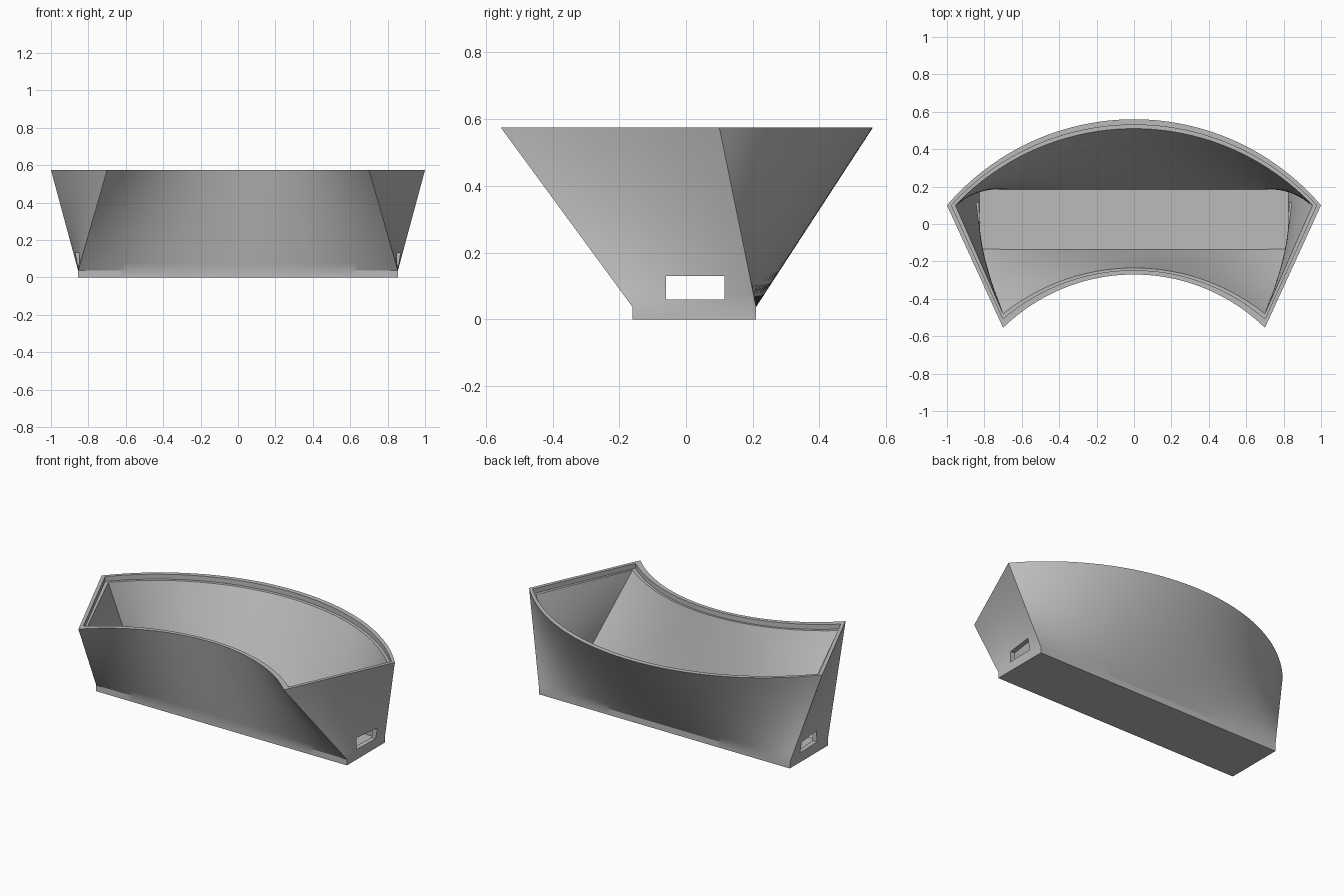
import bpy, bmesh, math
from mathutils import Vector

cube = bpy.data.objects.get("Cube")
if cube:
    bpy.data.objects.remove(cube)

ARC, SIDE, LEVELS = 48, 12, 14
TOP, FOOT, FLOOR, LEDGE = 0.575, 0.037, 0.03, 0.545

grey = bpy.data.materials.new("plain grey")
grey.use_nodes = True
grey.diffuse_color = (0.5, 0.5, 0.5, 1)
grey.node_tree.nodes["Principled BSDF"].inputs["Base Color"].default_value = (0.5, 0.5, 0.5, 1)


def bow(half, corner_y, mid_y):
    """Points from +x to -x on a circular arc, or on a line if it has no rise."""
    rise = mid_y - corner_y
    ts = [1 - 2 * i / ARC for i in range(ARC + 1)]
    if abs(rise) < 1e-4:
        return [Vector((half * t, corner_y, 0)) for t in ts]
    r = (half * half + rise * rise) / (2 * rise)
    a = math.asin(half / r)
    return [Vector((r * math.sin(a * t), mid_y - r + r * math.cos(a * t), 0)) for t in ts]


def ring(back_x, back_y, back_mid, front_x, front_y, front_mid):
    """Closed fan-shaped outline: back arc, side, front arc, side."""
    back = bow(back_x, back_y, back_mid)
    front = bow(front_x, front_y, front_mid)[::-1]
    steps = [k / SIDE for k in range(1, SIDE)]
    return (back + [back[-1].lerp(front[0], s) for s in steps]
            + front + [front[-1].lerp(back[0], s) for s in steps])


def at(points, z):
    return [Vector((p.x, p.y, z)) for p in points]


def loft(a, b):
    return [[p.lerp(q, k / LEVELS) for p, q in zip(a, b)] for k in range(LEVELS + 1)]


def cap(bm, row, flip):
    """Close a straight-sided ring with strips running front to back."""
    n = len(row)
    first = ARC + SIDE
    for i in range(ARC):
        face = [row[i], row[i + 1]]
        if i == ARC - 1:
            face += row[ARC + 1:first]
        face += [row[first + ARC - i - 1], row[first + ARC - i]]
        if i == 0:
            face += row[first + ARC + 1:n]
        bm.faces.new(face[::-1] if flip else face)


def box(name, x, y, z):
    """Box spanning the three given ranges."""
    bpy.ops.mesh.primitive_cube_add(size=1, location=[sum(r) / 2 for r in (x, y, z)])
    ob = bpy.context.object
    ob.name = name
    ob.scale = [r[1] - r[0] for r in (x, y, z)]
    bpy.ops.object.transform_apply(location=False, rotation=False, scale=True)
    ob.data.materials.append(grey)
    return ob


# Outlines of the foot, rim, ledge and cavity
foot = ring(0.855, 0.21, 0.21, 0.855, -0.16, -0.16)
rim = ring(1.0, 0.10, 0.56, 0.70, -0.555, -0.27)
lip = ring(0.976, 0.10, 0.53, 0.70, -0.507, -0.247)
mouth = ring(0.955, 0.10, 0.51, 0.70, -0.48, -0.235)
floor = ring(0.825, 0.185, 0.185, 0.825, -0.135, -0.135)

rows = [at(foot, 0)] + loft(at(foot, FOOT), at(rim, TOP))
rows += [at(lip, TOP), at(lip, LEDGE)] + loft(at(mouth, LEDGE), at(floor, FLOOR))

# Tray body
bm = bmesh.new()
grid = [[bm.verts.new(p) for p in row] for row in rows]
for lower, upper in zip(grid, grid[1:]):
    n = len(lower)
    for i in range(n):
        j = (i + 1) % n
        bm.faces.new((lower[i], lower[j], upper[j], upper[i]))
cap(bm, grid[0], True)
cap(bm, grid[-1], False)
bmesh.ops.recalc_face_normals(bm, faces=bm.faces)
mesh = bpy.data.meshes.new("tray_body")
bm.to_mesh(mesh)
bm.free()
mesh.materials.append(grey)
body = bpy.data.objects.new("tray_body", mesh)
bpy.context.collection.objects.link(body)

# Slot through both end walls
cutter = box("slot_cutter", (-1.1, 1.1), (-0.06, 0.115), (0.06, 0.13))
cutter.hide_render = True
slot = body.modifiers.new("end slots", "BOOLEAN")
slot.object = cutter
slot.operation = "DIFFERENCE"
slot.solver = "EXACT"
bpy.ops.object.select_all(action="DESELECT")
bpy.context.view_layer.objects.active = body
body.select_set(True)
bpy.ops.object.modifier_apply(modifier=slot.name)
bpy.data.objects.remove(cutter)
bpy.ops.object.shade_smooth_by_angle(angle=math.radians(25))

# Floor panel
box("floor_panel", (-0.72, 0.72), (-0.135, 0.185), (FLOOR - 0.004, FLOOR + 0.004))
